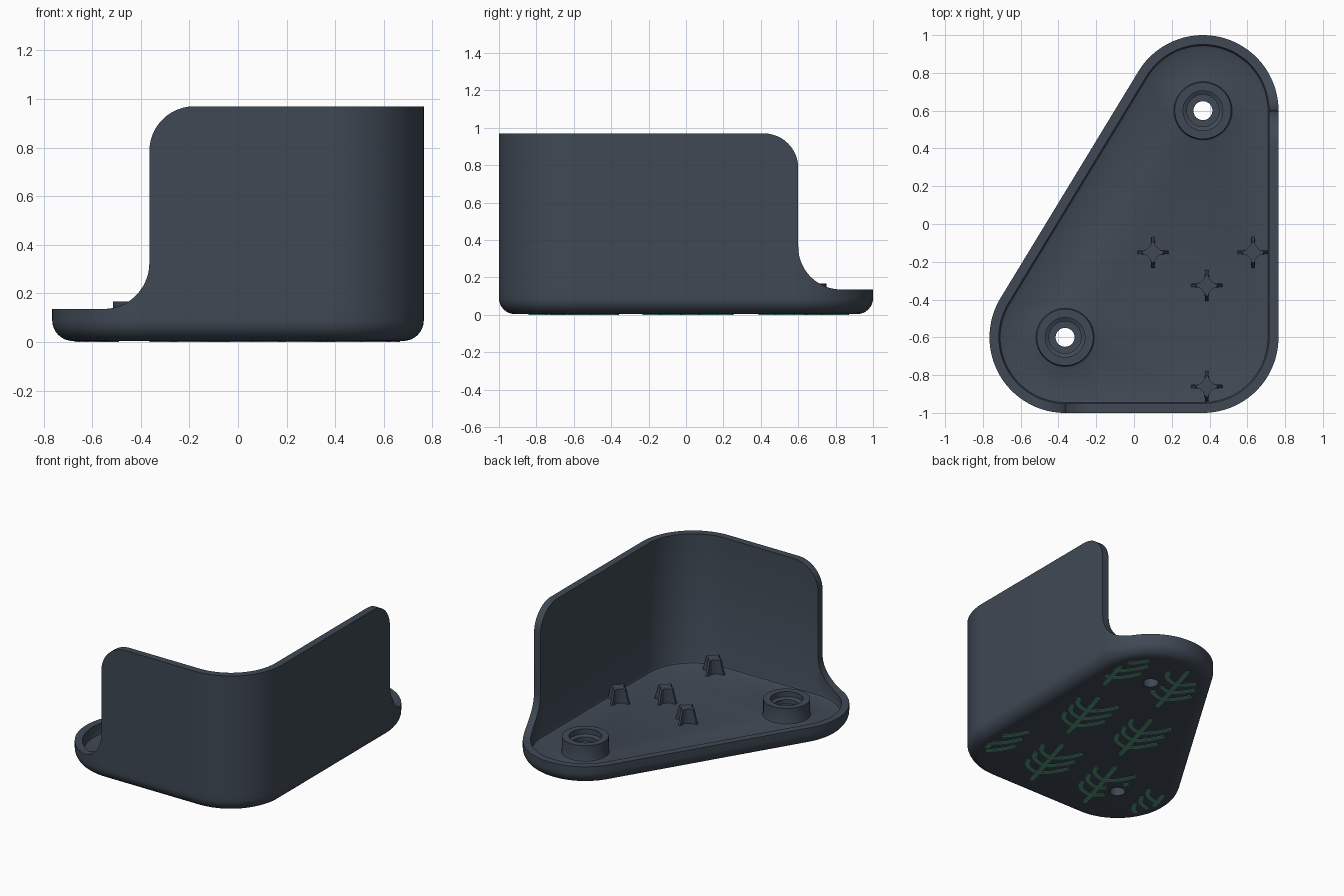
import bpy, bmesh
from math import sin, cos, pi, sqrt, atan2, radians
from mathutils import Vector

old = bpy.data.objects.get("Cube")
if old:
    bpy.data.objects.remove(old, do_unlink=True)

CX, CY, R = 0.365, 0.6, 0.4          # corner centres and corner radius
RIM, TOP, FLOOR, BASE = 0.135, 0.97, 0.055, 0.004
WALL, FILLET = 0.05, 0.085
ROUND, SWEEP_FRONT, SWEEP_BACK = 0.185, 0.19, 0.23
SLANT = atan2(CX, -CY)               # angle of the slanted side's normal


def material(name, rgb):
    m = bpy.data.materials.new(name)
    m.use_nodes = True
    m.diffuse_color = (*rgb, 1)
    bsdf = m.node_tree.nodes["Principled BSDF"]
    bsdf.inputs["Base Color"].default_value = (*rgb, 1)
    bsdf.inputs["Roughness"].default_value = 0.6
    return m


slate = material("slate", (0.05, 0.066, 0.09))
green = material("leaf green", (0.09, 0.32, 0.21))


def finish(name, bm, mat, smooth=True):
    mesh = bpy.data.meshes.new(name)
    bm.to_mesh(mesh)
    bm.free()
    ob = bpy.data.objects.new(name, mesh)
    bpy.context.collection.objects.link(ob)
    mesh.materials.append(mat)
    if smooth:
        bpy.ops.object.select_all(action="DESELECT")
        ob.select_set(True)
        bpy.context.view_layer.objects.active = ob
        bpy.ops.object.shade_smooth_by_angle(angle=radians(32))
    return ob


def bridge(bm, loops):
    """Join successive closed rings of vertices with quads."""
    for a, b in zip(loops, loops[1:]):
        for i in range(len(a)):
            j = (i + 1) % len(a)
            bm.faces.new((a[i], a[j], b[j], b[i]))


# Height rules for the wall top along the outline
def rounded(d):
    d = min(max(d, 0), ROUND)
    return TOP - ROUND + sqrt(max(0, ROUND**2 - (ROUND - d)**2))


def swept(d, r):
    d = min(max(d, 0), r)
    return RIM + r - sqrt(max(0, r * r - (r - d)**2))


def height(kind, x, y):
    return {"high": lambda: TOP,
            "side": lambda: rounded(CY - y),
            "front": lambda: rounded(x + CX),
            "back_sweep": lambda: swept(y - CY, SWEEP_BACK),
            "front_sweep": lambda: swept(-CX - x, SWEEP_FRONT),
            "low": lambda: RIM}[kind]()


# Outline columns: centre x, centre y, normal angle, height rule
cols = []
ease = [ROUND * (1 - cos(pi / 2 * i / 12)) for i in range(13)]
N = 64
for i in range(33):
    cols.append((CX, -CY, -pi / 2 + pi / 2 * i / 32, "high"))
for d in reversed(ease):
    cols.append((CX, CY - d, 0, "side"))
for i in range(N + 1):
    a = SLANT * (i / N)**1.5
    cols.append((CX, CY, a, "back_sweep" if a < pi / 2 else "low"))
for i in range(N + 1):
    a = 1.5 * pi - (1.5 * pi - SLANT) * (1 - i / N)**1.5
    cols.append((-CX, -CY, a, "front_sweep" if a > 1.1 * pi else "low"))
for d in ease:
    cols.append((-CX + d, -CY, 1.5 * pi, "front"))


def ring(bm, inset, z=None):
    out = []
    for cx, cy, a, kind in cols:
        x, y = cx + (R - inset) * cos(a), cy + (R - inset) * sin(a)
        out.append(bm.verts.new((x, y, height(kind, x, y) if z is None else z)))
    return out


# Tray with tall wrapped wall and two hollow screw bosses
bm = bmesh.new()
loops = []
for i in range(9):
    t = pi / 2 * i / 8
    loops.append(ring(bm, FILLET * (1 - sin(t)), BASE + FILLET * (1 - cos(t))))
loops += [ring(bm, 0, RIM), ring(bm, 0), ring(bm, WALL),
          ring(bm, WALL, FLOOR + 0.02), ring(bm, WALL + 0.006, FLOOR + 0.006),
          ring(bm, WALL + 0.02, FLOOR)]
bridge(bm, loops)

boss_profile = [(0.165, FLOOR), (0.154, FLOOR + 0.004), (0.15, FLOOR + 0.015),
                (0.15, 0.167), (0.105, 0.167), (0.105, 0.13), (0.085, 0.12),
                (0.085, 0.09), (0.05, 0.09), (0.05, BASE)]
SEG = 48
for s in (1, -1):
    bridge(bm, [[bm.verts.new((s * CX + r * cos(2 * pi * k / SEG),
                               s * CY + r * sin(2 * pi * k / SEG), z))
                 for k in range(SEG)] for r, z in boss_profile])
bmesh.ops.remove_doubles(bm, verts=bm.verts, dist=1e-5)

# Floor and underside, each filled around the two holes
for z in (FLOOR, BASE):
    edges = [e for e in bm.edges if e.is_boundary
             and all(abs(v.co.z - z) < 1e-4 for v in e.verts)]
    bmesh.ops.triangle_fill(bm, edges=edges, use_beauty=True, normal=(0, 0, 1))
bmesh.ops.recalc_face_normals(bm, faces=bm.faces)
finish("tray_and_wall", bm, slate)


# Cross-shaped locating pins, tapering upward
def pin_ring(bm, x, y, arm, z):
    quarter = [(arm, -0.008), (arm, 0.008), (0.04, 0.012), (0.024, 0.024),
               (0.012, 0.04)]
    pts = []
    for q in range(4):
        c, s = cos(q * pi / 2), sin(q * pi / 2)
        pts += [bm.verts.new((x + c * u - s * v, y + s * u + c * v, z))
                for u, v in quarter]
    return pts


for n, (x, y) in enumerate([(0.1, -0.15), (0.63, -0.15), (0.385, -0.325),
                            (0.385, -0.86)]):
    bm = bmesh.new()
    rings = [pin_ring(bm, x, y, 0.085, FLOOR - 0.01),
             pin_ring(bm, x, y, 0.055, 0.155)]
    bridge(bm, rings)
    bm.faces.new(rings[1])
    bm.faces.new(rings[0][::-1])
    bmesh.ops.recalc_face_normals(bm, faces=bm.faces)
    finish(f"locating_pin_{n + 1}", bm, slate, smooth=False)


# Leafy sprigs printed on the underside, trimmed to the flat area
def inside(p, margin=FILLET + 0.02):
    r = R - margin
    slant = (p.x * cos(SLANT) + p.y * sin(SLANT)) < r
    ok = slant and p.x < CX + r and p.y > -CY - r
    for cx, cy, sx, sy in ((CX, -CY, 1, -1), (CX, CY, 1, 1), (-CX, -CY, -1, -1)):
        dx, dy = p.x - cx, p.y - cy
        if dx * sx > 0 and dy * sy > 0 and dx * dx + dy * dy > r * r:
            ok = False
    holes = all((p - Vector((s * CX, s * CY))).length > 0.08 for s in (1, -1))
    return ok and holes


def stroke(bm, origin, a, b, c, width=0.03, n=12):
    a, b, c = (Vector(p) for p in (a, b, c))
    last = None
    for i in range(n + 1):
        t = i / n
        p = origin + a * (1 - t)**2 + b * (2 * t * (1 - t)) + c * t * t
        d = ((b - a) * (1 - t) + (c - b) * t).normalized()
        w = width / 2 * (0.6 if i in (0, n) else 1)
        if not inside(p):
            last = None
            continue
        side = Vector((-d.y, d.x)) * w
        pair = [bm.verts.new((*(p + side), 0.002)),
                bm.verts.new((*(p - side), 0.002))]
        if last:
            bm.faces.new((last[0], last[1], pair[1], pair[0]))
        last = pair


bm = bmesh.new()
for ox, oy in ((0.364, -0.23), (-0.074, -0.23), (0.155, -0.84), (-0.29, -0.84),
               (0.14, 0.39), (0.58, 0.39), (0.6, -0.84), (-0.73, -0.84)):
    o = Vector((ox, oy))
    stroke(bm, o, (0, 0), (0.06, 0.22), (0.14, 0.48), n=24)
    for k in range(3):
        x, y = 0.03 + 0.025 * k, 0.1 + 0.1 * k
        stroke(bm, o, (x, y), (x + 0.13, y + 0.01), (x + 0.15, y + 0.1))
        stroke(bm, o, (x, y), (x - 0.07, y + 0.04), (x - 0.12, y + 0.17))
loose = [v for v in bm.verts if not v.link_faces]
bmesh.ops.delete(bm, geom=loose, context="VERTS")
sprigs = finish("underside_sprigs", bm, green, smooth=False)
plate = sprigs.modifiers.new("plate", "SOLIDIFY")
plate.thickness = 0.004
plate.offset = 0
